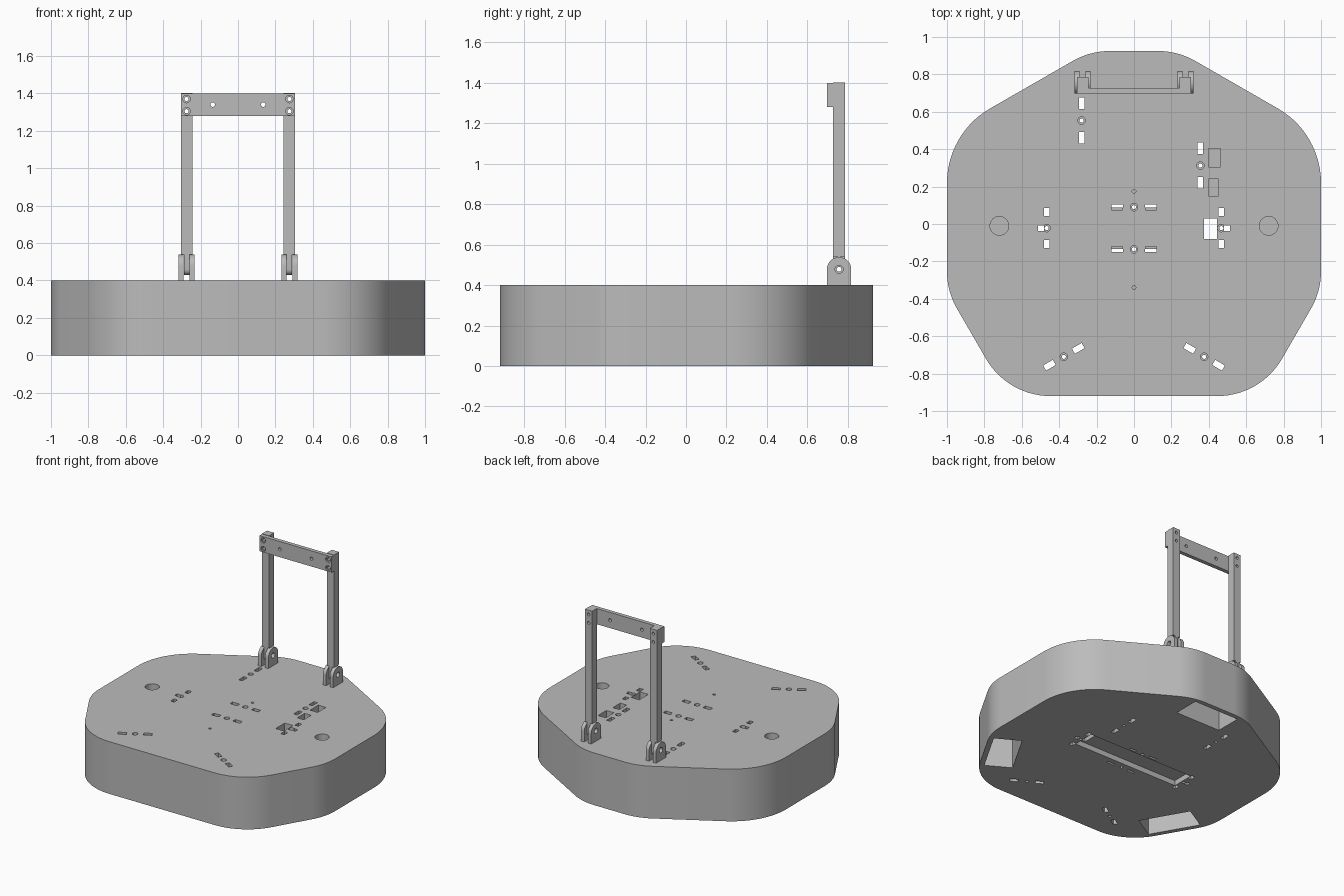
import bpy, bmesh
from math import cos, sin, pi, radians, tan
from mathutils import Matrix, Vector

if "Cube" in bpy.data.objects:
    bpy.data.objects.remove(bpy.data.objects["Cube"])

grey = bpy.data.materials.new("plain_grey")
grey.use_nodes = True
grey.diffuse_color = (0.5, 0.5, 0.5, 1)
grey.node_tree.nodes["Principled BSDF"].inputs["Base Color"].default_value = (0.5, 0.5, 0.5, 1)


def finish(name, bm):
    bmesh.ops.recalc_face_normals(bm, faces=bm.faces)
    me = bpy.data.meshes.new(name)
    bm.to_mesh(me)
    bm.free()
    me.materials.append(grey)
    ob = bpy.data.objects.new(name, me)
    bpy.context.collection.objects.link(ob)
    return ob


def activate(ob):
    bpy.ops.object.select_all(action='DESELECT')
    ob.select_set(True)
    bpy.context.view_layer.objects.active = ob


def cut(ob, cutter_bm):
    cutter = finish("cutter", cutter_bm)
    cutter.hide_render = True
    mod = ob.modifiers.new("cut", 'BOOLEAN')
    mod.operation = 'DIFFERENCE'
    mod.solver = 'EXACT'
    mod.use_self = True
    mod.object = cutter
    activate(ob)
    bpy.ops.object.modifier_apply(modifier="cut")
    bpy.data.objects.remove(cutter)


def smooth(ob):
    activate(ob)
    bpy.ops.object.shade_smooth_by_angle(angle=radians(30))


def box(bm, x, y, z0, z1, w, h, turn=0):
    m = (Matrix.Translation((x, y, (z0 + z1) / 2)) @ Matrix.Rotation(radians(turn), 4, 'Z')
         @ Matrix.Diagonal((w, h, z1 - z0, 1)))
    bmesh.ops.create_cube(bm, size=1, matrix=m)


def rod(bm, centre, r, length, axis='Z', sides=20):
    turn = {'Z': Matrix(), 'X': Matrix.Rotation(pi / 2, 4, 'Y'),
            'Y': Matrix.Rotation(pi / 2, 4, 'X')}[axis]
    bmesh.ops.create_cone(bm, cap_ends=True, segments=sides, radius1=r, radius2=r,
                          depth=length, matrix=Matrix.Translation(centre) @ turn)


def prism(bm, pts, push):
    face = bm.faces.new([bm.verts.new(p) for p in pts])
    new = bmesh.ops.extrude_face_region(bm, geom=[face])["geom"]
    bmesh.ops.translate(bm, vec=push, verts=[v for v in new if isinstance(v, bmesh.types.BMVert)])


def rounded(corners, steps=14):
    """Outline with every (x, y, radius) corner replaced by an arc."""
    out = []
    n = len(corners)
    for i, (x, y, r) in enumerate(corners):
        p = Vector((x, y))
        a = (Vector(corners[i - 1][:2]) - p).normalized()
        b = (Vector(corners[(i + 1) % n][:2]) - p).normalized()
        half = a.angle(b) / 2
        mid = p + (a + b).normalized() * r / sin(half)
        start = p + a * r / tan(half) - mid
        end = p + b * r / tan(half) - mid
        sweep = start.angle_signed(end)
        for k in range(steps + 1):
            t = -sweep * k / steps
            out.append((mid.x + start.x * cos(t) - start.y * sin(t),
                        mid.y + start.x * sin(t) + start.y * cos(t), 0))
    return out


# Base: rounded eight-sided block
TOP = 0.4
right = [(0.676, -0.92, 0.4), (1, -0.36, 0.4), (1, 0.485, 0.46), (0.235, 0.925, 0.4)]
left = [(-x, y, r) for x, y, r in reversed(right)]
bm = bmesh.new()
prism(bm, rounded(right + left), (0, 0, TOP))
base = finish("base", bm)

holes = bmesh.new()


def slot(x, y, w, h, turn=0):
    box(holes, x, y, -0.1, TOP + 0.1, w, h, turn)


def screw(x, y):
    rod(holes, (x, y, 0.2), 0.011, 0.7)
    rod(holes, (x, y, TOP), 0.02, 0.04)


# Mounting holes with slots on both sides
for x, y, gap in ((-0.28, 0.553, 0.092), (0.355, 0.312, 0.092)):
    screw(x, y)
    for s in (-1, 1):
        slot(x, y + s * gap, 0.03, 0.062)
for s in (-1, 1):
    screw(s * 0.467, -0.022)
    slot(s * 0.497, -0.022, 0.03, 0.03)
    for y in (0.063, -0.107):
        slot(s * 0.467, y, 0.03, 0.043)
    screw(s * 0.375, -0.71)
    slot(s * 0.298, -0.665, 0.06, 0.032, -30 * s)
    slot(s * 0.452, -0.755, 0.06, 0.032, -30 * s)
    # Round wells
    rod(holes, (s * 0.72, -0.01, TOP), 0.05, 0.1, sides=32)
    # Centre slots, half of each blind
    screw(0, -0.0225 + s * 0.1125)
    for x in (-0.09, 0.09):
        slot(x, -0.0225 + s * 0.12, 0.06, 0.016)
        box(holes, x, -0.0225 + s * 0.1125, TOP - 0.1, TOP + 0.1, 0.058, 0.031)
for y in (0.175, -0.34):
    rod(holes, (0, y, TOP), 0.01, 0.2)

# Connector opening and blind pockets
slot(0.41, -0.025, 0.07, 0.11)
box(holes, 0.43, 0.355, TOP - 0.1, TOP + 0.1, 0.065, 0.1)
box(holes, 0.425, 0.195, TOP - 0.1, TOP + 0.1, 0.055, 0.09)

# Underside: long tray and three wheel wells
box(holes, 0, -0.01, -0.1, 0.04, 0.9, 0.17)
for deg in (90, -30, 210):
    a = radians(deg)
    box(holes, 0.87 * cos(a), -0.08 + 0.87 * sin(a), -0.1, 0.3, 0.2, 0.38, deg)
cut(base, holes)
smooth(base)

# Hinge lugs and upright posts
PY, PZ = 0.757, 0.478
for side, word in ((1, "left"), (-1, "right")):
    cx = side * 0.275
    bm = bmesh.new()
    for off in (-0.0435, 0.0155):
        arc = [(cx + off, PY + 0.06 * cos(k * pi / 16), PZ + 0.06 * sin(k * pi / 16))
               for k in range(17)]
        foot = [(cx + off, PY - 0.06, TOP), (cx + off, PY + 0.06, TOP)]
        prism(bm, arc + foot, (0.028, 0, 0))
    lugs = finish(word + "_hinge_lugs", bm)
    pin = bmesh.new()
    rod(pin, (cx, PY, PZ), 0.02, 0.2, 'X')
    cut(lugs, pin)
    smooth(lugs)

    bm = bmesh.new()
    arc = [(cx - 0.0145, PY + 0.03 * cos(-k * pi / 12), PZ - 0.018 + 0.03 * sin(-k * pi / 12))
           for k in range(13)]
    prism(bm, arc + [(cx - 0.0145, PY - 0.03, 0.545), (cx - 0.0145, PY + 0.03, 0.545)],
          (0.029, 0, 0))
    tongue = finish(word + "_post_tongue", bm)
    pin = bmesh.new()
    rod(pin, (cx, PY, PZ), 0.012, 0.2, 'X')
    cut(tongue, pin)
    smooth(tongue)

    bm = bmesh.new()
    box(bm, cx, PY, 0.54, 1.403, 0.061, 0.06)
    post = finish(word + "_post", bm)
    bolts = bmesh.new()
    for z in (1.305, 1.37):
        rod(bolts, (cx, PY, z), 0.011, 0.2, 'Y')
    cut(post, bolts)
    smooth(post)

# Crossbar with bolt holes
bm = bmesh.new()
box(bm, 0, 0.712, 1.28, 1.4, 0.611, 0.03)
crossbar = finish("crossbar", bm)
bolts = bmesh.new()
for s in (-1, 1):
    rod(bolts, (s * 0.135, 0.712, 1.34), 0.012, 0.2, 'Y')
    for z in (1.305, 1.37):
        rod(bolts, (s * 0.275, 0.712, z), 0.011, 0.2, 'Y')
        rod(bolts, (s * 0.275, 0.697, z), 0.02, 0.02, 'Y')
cut(crossbar, bolts)
smooth(crossbar)
